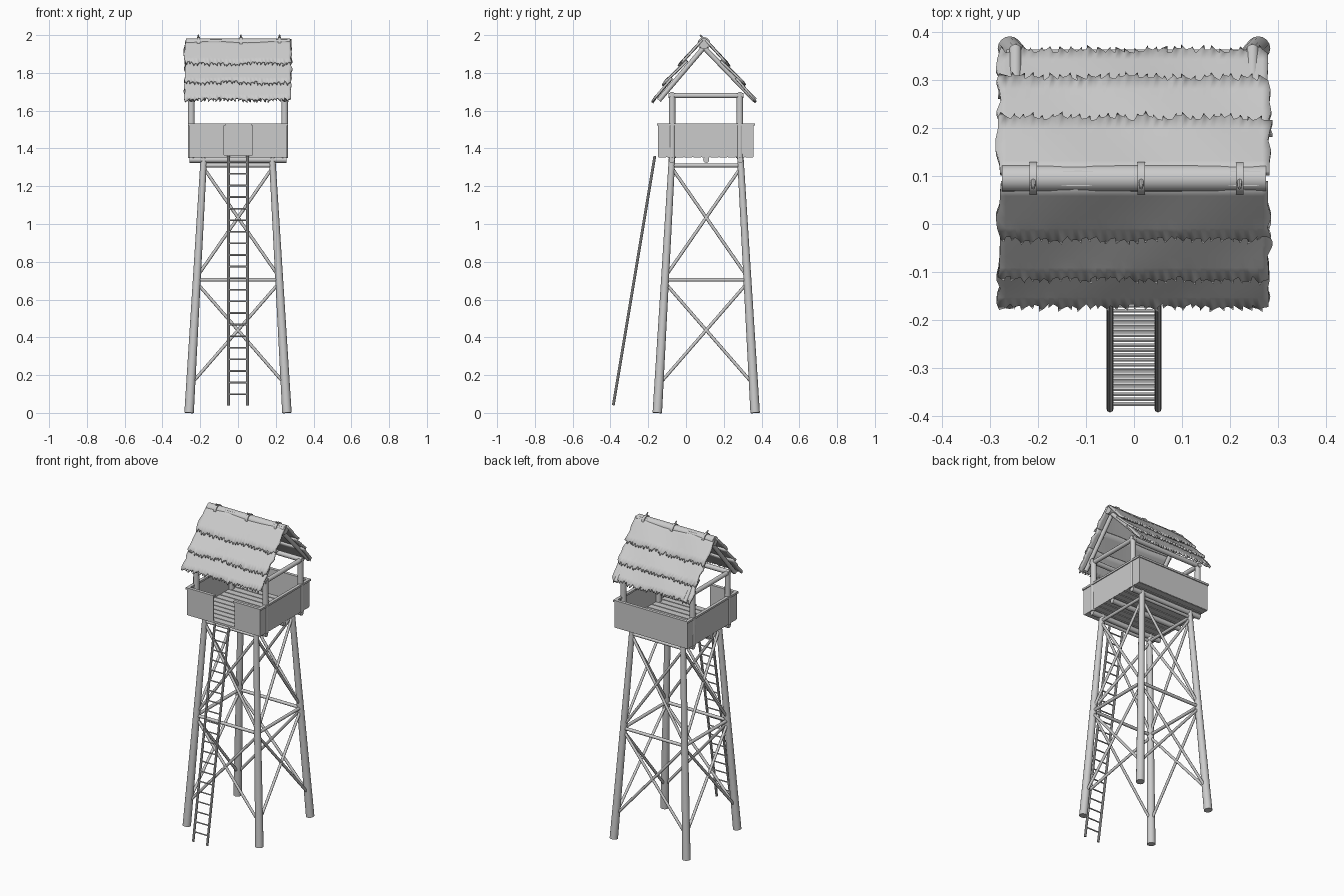
import bpy, bmesh, math, random
from mathutils import Vector

random.seed(4)
old = bpy.data.objects.get("Cube")
if old:
    bpy.data.objects.remove(old, do_unlink=True)

wood = bpy.data.materials.new("weathered_grey")
wood.use_nodes = True
GREY = (0.6, 0.6, 0.6, 1)
wood.diffuse_color = GREY
wood.node_tree.nodes["Principled BSDF"].inputs["Base Color"].default_value = GREY

CY = 0.107           # tower centre along y
RIDGE = (0.095, 1.955)


def finish(name, bm, angle=40):
    bmesh.ops.recalc_face_normals(bm, faces=bm.faces)
    mesh = bpy.data.meshes.new(name)
    bm.to_mesh(mesh)
    bm.free()
    mesh.materials.append(wood)
    ob = bpy.data.objects.new(name, mesh)
    bpy.context.collection.objects.link(ob)
    bpy.ops.object.select_all(action='DESELECT')
    ob.select_set(True)
    bpy.context.view_layer.objects.active = ob
    bpy.ops.object.shade_smooth_by_angle(angle=math.radians(angle))
    return ob


def add_pole(bm, a, b, r1, r2=None, sides=12):
    a, b = Vector(a), Vector(b)
    made = bmesh.ops.create_cone(bm, cap_ends=True, segments=sides, radius1=r1,
                                 radius2=r2 or r1, depth=(b - a).length)
    turn = (b - a).to_track_quat('Z', 'Y')
    for v in made["verts"]:
        v.co = turn @ v.co + (a + b) / 2


def pole(name, a, b, r1, r2=None, sides=12):
    bm = bmesh.new()
    add_pole(bm, a, b, r1, r2, sides)
    return finish(name, bm)


def box(name, x, y, z):
    bm = bmesh.new()
    for v in bmesh.ops.create_cube(bm, size=1)["verts"]:
        v.co = [(lo + hi) / 2 + c * (hi - lo)
                for c, (lo, hi) in zip(v.co, (x, y, z))]
    return finish(name, bm)


# Splayed legs
def leg_offset(z):
    return 0.259 - 0.078 * z / 1.35


for sx in (-1, 1):
    for sy in (-1, 1):
        b, t = leg_offset(0), leg_offset(1.35)
        pole("leg", (sx * b, CY + sy * b, 0), (sx * t, CY + sy * t, 1.35), 0.025, 0.017, 16)


# Horizontal and crossed braces on all four sides
def on_side(k, u, z):
    w = leg_offset(z)
    x, y = [(u * w, -w), (w, u * w), (-u * w, w), (-w, -u * w)][k]
    return (x, CY + y, z)


for k in range(4):
    for z in (0.705, 1.31):
        pole("cross_beam", on_side(k, -1, z), on_side(k, 1, z), 0.01)
    for lo, hi in ((0.15, 0.69), (0.72, 1.3)):
        for s in (-1, 1):
            pole("diagonal_brace", on_side(k, -s, lo), on_side(k, s, hi), 0.0085, sides=10)

# Ladder
foot, head = Vector((0, -0.385, 0.04)), Vector((0, -0.165, 1.36))
for sx in (-1, 1):
    side = Vector((sx * 0.05, 0, 0))
    pole("ladder_rail", foot + side, head + side, 0.0075, sides=8)
for i in range(21):
    p = foot.lerp(head, 0.045 + i * 0.0465)
    pole("ladder_rung", p - Vector((0.05, 0, 0)), p + Vector((0.05, 0, 0)), 0.0045, sides=6)

# Platform: bearers and floor planks
Y0, Y1, X1 = -0.148, 0.358, 0.26
for y in (-0.075, 0.107, 0.287):
    pole("floor_bearer", (-0.257, y, 1.34), (0.257, y, 1.34), 0.016)
count = 11
step = (Y1 - Y0) / count
for i in range(count):
    y = Y0 + i * step
    box("floor_plank", (-X1, X1), (y + 0.003, y + step - 0.003), (1.353, 1.366))

# Parapet walls with a front doorway, and a rim rail
T, Z0, Z1 = 0.008, 1.355, 1.525
spans = [("left_wall", (X1 - T, X1), (Y0, Y1)), ("right_wall", (-X1, T - X1), (Y0, Y1)),
         ("back_wall", (-X1, X1), (Y1 - T, Y1)),
         ("front_left_wall", (0.077, X1), (Y0, Y0 + T)),
         ("front_right_wall", (-X1, -0.073), (Y0, Y0 + T))]
E = 0.006
for name, x, y in spans:
    box(name, x, y, (Z0, Z1))
    box(name + "_rim", (x[0] - E, x[1] + E), (y[0] - E, y[1] + E), (Z1 - 0.004, Z1 + 0.008))

# Roof posts, tie beams, rafters and plates
YF, YB = -0.073, 0.285
for sx in (-1, 1):
    x = sx * 0.247
    for y in (YF, YB):
        pole("roof_post", (x, y, 1.35), (x, y, 1.69), 0.019, 0.017)
        dy = y - RIDGE[0]
        pole("rafter", (x, RIDGE[0], 1.935), (x, RIDGE[0] + dy * 1.42, 1.655), 0.013)
    pole("tie_beam", (x, YF - 0.02, 1.68), (x, YB + 0.02, 1.68), 0.014)
for y in (YF, YB):
    pole("wall_plate", (-0.262, y, 1.685), (0.262, y, 1.685), 0.015)
pole("ridge_pole", (-0.275, *RIDGE), (0.275, *RIDGE), 0.028, sides=16)


# Thatch: overlapping layers with ragged edges
def thatch(name, sy, start, end):
    bm = bmesh.new()
    cols, rows = 56, 5
    grid = []
    for j in range(rows + 1):
        t = j / rows
        line = []
        for i in range(cols + 1):
            u = i / cols * 2 - 1
            x = u * 0.277
            d = start[0] + (end[0] - start[0]) * t
            z = start[1] + (end[1] - start[1]) * t
            z += 0.003 * math.sin(5 * u + 2 * t + end[0] * 30)
            if j == rows:
                rag = random.uniform(-0.008, 0.008)
                d, z = d + rag * 0.7, z - rag
            if i in (0, cols):
                x += math.copysign(random.uniform(-0.004, 0.012), u)
            line.append(bm.verts.new((x, RIDGE[0] + sy * d, z)))
        grid.append(line)
    for j in range(rows):
        for i in range(cols):
            bm.faces.new((grid[j][i], grid[j][i + 1], grid[j + 1][i + 1], grid[j + 1][i]))
    # loose straw tufts hanging from the eave edge
    for i in range(0, cols, 2):
        a, b = grid[rows][i].co, grid[rows][i + 1].co
        tip = (a + b) / 2 + Vector((random.uniform(-0.006, 0.006), sy * 0.008, -0.012))
        bm.faces.new((grid[rows][i], grid[rows][i + 1], bm.verts.new(tip)))
    ob = finish(name, bm)
    mod = ob.modifiers.new("thickness", 'SOLIDIFY')
    mod.thickness = 0.012
    mod.offset = 0


layers = [("upper_thatch", (0.01, 1.972), (0.122, 1.852)),
          ("middle_thatch", (0.09, 1.865), (0.205, 1.752)),
          ("lower_thatch", (0.17, 1.772), (0.262, 1.662))]
for sy in (-1, 1):
    for name, start, end in layers:
        thatch(name, sy, start, end)

# Ridge lashings with knotted ends
for x in (-0.21, 0.015, 0.22):
    pole("ridge_lashing", (x - 0.008, *RIDGE), (x + 0.008, *RIDGE), 0.034, sides=16)
    pole("lashing_knot", (x, RIDGE[0], 1.98), (x, RIDGE[0] - 0.02, 2.0), 0.006, 0.004, 8)
